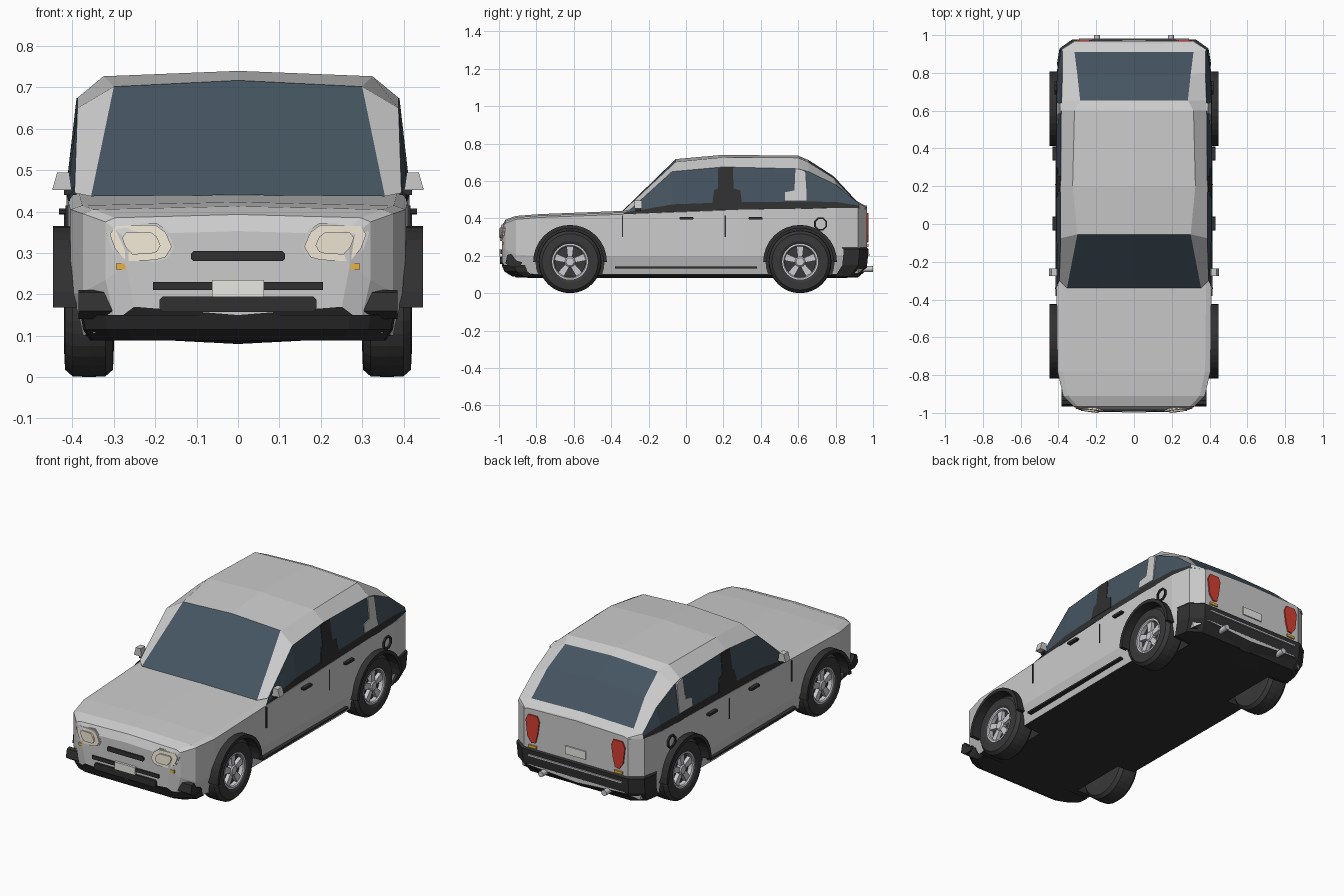
import bpy, bmesh, math
from math import cos, sin, pi

if "Cube" in bpy.data.objects:
    bpy.data.objects.remove(bpy.data.objects["Cube"])


def mat(name, *rgb):
    m = bpy.data.materials.new(name)
    m.diffuse_color = (*rgb, 1)
    m.use_nodes = True
    m.node_tree.nodes["Principled BSDF"].inputs["Base Color"].default_value = m.diffuse_color
    return m


BLACK = mat("black_trim", .03, .03, .03)
RUBBER = mat("rubber", .04, .04, .04)
GLASS = mat("glass", .06, .09, .12)
CREAM = mat("lamp_cream", .85, .78, .65)
AMBER = mat("amber", .8, .45, .06)
RED = mat("tail_red", .65, .05, .03)
SILVER = mat("silver", .6, .6, .64)
PLATE = mat("plate_white", .8, .8, .77)


def make(name, verts, faces, mats=(None,), index=None, mirror=False):
    me = bpy.data.meshes.new(name)
    me.from_pydata(verts, [], faces)
    for m in mats:
        me.materials.append(m)
    if index:
        me.polygons.foreach_set("material_index", index)
    bm = bmesh.new()
    bm.from_mesh(me)
    bmesh.ops.remove_doubles(bm, verts=bm.verts, dist=1e-5)
    bmesh.ops.recalc_face_normals(bm, faces=bm.faces)
    bm.to_mesh(me)
    bm.free()
    ob = bpy.data.objects.new(name, me)
    bpy.context.collection.objects.link(ob)
    if mirror:
        ob.modifiers.new("mirror", 'MIRROR')
    return ob


def loft(rings, closed=True, caps=True):
    n, verts, faces = len(rings[0]), [p for r in rings for p in r], []
    for i in range(len(rings) - 1):
        for j in range(n if closed else n - 1):
            k = (j + 1) % n
            faces.append((i*n + j, i*n + k, (i+1)*n + k, (i+1)*n + j))
    if caps:
        faces += [tuple(range(n)), tuple(range(len(verts) - n, len(verts)))]
    return verts, faces


def front_plate(name, pts, y0, y1, m=None, mirror=True):
    """Outline in x,z extruded along y; y1 may depend on x,z."""
    f = y1 if callable(y1) else lambda x, z: y1
    return make(name, *loft([[(x, y0, z) for x, z in pts], [(x, f(x, z), z) for x, z in pts]]), (m,), mirror=mirror)


def side_plate(name, pts, x0, x1, m=None):
    """Outline in y,z extruded along x, on both sides."""
    f = x1 if callable(x1) else lambda z: x1
    return make(name, *loft([[(x0, y, z) for y, z in pts], [(f(z), y, z) for y, z in pts]]), (m,), mirror=True)


def rect(a0, a1, b0, b1, c=0):
    if not c:
        return [(a0, b0), (a1, b0), (a1, b1), (a0, b1)]
    return [(a0+c, b0), (a1-c, b0), (a1, b0+c), (a1, b1-c), (a1-c, b1), (a0+c, b1), (a0, b1-c), (a0, b0+c)]


def scaled(pts, s):
    cx, cz = (sum(p[i] for p in pts) / len(pts) for i in (0, 1))
    return [(cx + (x-cx)*s, cz + (z-cz)*s) for x, z in pts]


def turned(name, prof, cy, cz, m, n=32, a0=0, a1=2*pi, closed=False):
    """Profile of (radius, x) turned about a crosswise axle."""
    rings = [[(x, cy + r*cos(a), cz + r*sin(a)) for r, x in prof]
             for a in (a0 + (a1-a0)*i/n for i in range(n + 1))]
    return make(name, *loft(rings, closed, a1 - a0 < 6), (m,), mirror=True)


# lower body: y, half width, bottom, shoulder height
stations = [(-.985, .27, .17, .335), (-.965, .32, .135, .375), (-.91, .375, .105, .395),
            (-.78, .405, .10, .405), (-.34, .41, .10, .422), (.3, .415, .10, .447),
            (.8, .41, .10, .455), (.92, .388, .105, .455), (.968, .32, .145, .45)]
rings = []
for y, w, b, t in stations:
    half = [(.93*w, b), (w, b + .1), (w, t), (.93*w, t + .01)]
    sec = [(0, b - .02)] + half + [(0, t + .018)] + [(-x, z) for x, z in reversed(half)]
    rings.append([(x, y, z) for x, z in sec])
verts, faces = loft(rings)
index = [1 if i < 80 and i % 10 in (0, 9) else 0 for i in range(len(faces))]
body = make("lower_body", verts, faces, (None, BLACK), index)

# wheel well cutters
WHEELS, AXLE, N = (-.62, .61), .168, 32
for cy in WHEELS:
    for s in (-1, 1):
        v, f = loft([[(s*x, cy + .182*cos(2*pi*i/N), AXLE + .182*sin(2*pi*i/N)) for i in range(N)] for x in (.27, .5)])
        cut = make("wheel_well_cutter", v, f, (None, BLACK), [1]*len(f))
        cut.hide_render = True
        cut.display_type = 'WIRE'
        b = body.modifiers.new("well", 'BOOLEAN')
        b.operation, b.object, b.solver = 'DIFFERENCE', cut, 'EXACT'
bpy.context.view_layer.update()
done = bpy.data.meshes.new_from_object(body.evaluated_get(bpy.context.evaluated_depsgraph_get()))
body.modifiers.clear()
body.data = done
for o in [o for o in bpy.data.objects if o.name.startswith("wheel_well")]:
    bpy.data.objects.remove(o)

# cabin: belt, sill, window top, roof edge, centre for each row
cabin = [[(.408, -.34, .42), (.405, -.32, .432), (.395, -.30, .445), (.355, -.34, .437), (0, -.34, .44)],
         [(.412, -.07, .435), (.408, -.07, .475), (.388, -.075, .65), (.30, -.055, .702), (0, -.055, .717)],
         [(.414, .2, .445), (.41, .2, .485), (.388, .2, .675), (.325, .2, .727), (0, .2, .74)],
         [(.412, .6, .45), (.408, .6, .49), (.385, .6, .665), (.315, .6, .724), (0, .6, .735)],
         [(.412, .655, .45), (.408, .655, .49), (.383, .655, .65), (.285, .655, .70), (0, .655, .712)],
         [(.408, .8, .455), (.402, .8, .488), (.378, .8, .58), (.30, .79, .615), (0, .79, .625)],
         [(.387, .925, .455), (.385, .925, .468), (.38, .925, .48), (.315, .91, .487), (0, .91, .495)],
         [(.32, .966, .45), (.318, .966, .453), (.315, .966, .456), (.3, .967, .458), (0, .968, .462)]]
rows = [r + [(-x, y, z) for x, y, z in reversed(r[:-1])] for r in cabin]
verts, faces = loft(rows, False, False)
index = []
for i in range(7):
    screen = 1 if i in (0, 4, 5) else 0
    side = [2, 1] if i < 6 else [0, 0]
    half = side + [0, screen]
    index += half + half[::-1]
make("cabin", verts, faces, (None, GLASS, BLACK), index)

# window pillars
on_glass = lambda z: .416 - .115*(z - .45)
side_plate("door_pillar", [(.14, .48), (.30, .48), (.29, .55), (.255, .56), (.25, .674), (.17, .67), (.17, .56), (.15, .55)],
           .37, on_glass, BLACK)
side_plate("rear_pillar", [(.53, .495), (.645, .495), (.64, .652), (.60, .664), (.585, .664), (.58, .55), (.53, .54)], .37, on_glass)

# wheels and arch flares
for cy in WHEELS:
    turned("tyre", [(.0, .31), (.10, .30), (.15, .302), (.166, .32), (.168, .36), (.166, .40), (.15, .418),
                    (.11, .42), (.094, .412), (.09, .385), (0, .385)], cy, AXLE, RUBBER)
    turned("rim", [(.083, .385), (.083, .408), (.088, .414), (.096, .414), (.096, .385)], cy, AXLE, SILVER)
    turned("hub", [(0, .412), (.022, .412), (.03, .405), (.03, .38)], cy, AXLE, SILVER, 10)
    for k in range(5):
        a = pi/2 + k*2*pi/5
        spoke = [(cy + r*cos(a) - t*sin(a), AXLE + r*sin(a) + t*cos(a))
                 for r, t in ((.015, -.012), (.09, -.02), (.09, .02), (.015, .012))]
        side_plate("spoke", spoke, .384, .406, SILVER)
    turned("arch_flare", [(.178, .39), (.197, .39), (.197, .447), (.178, .447)], cy, AXLE, BLACK, 16, 0, pi, True)

# headlamps
lamp = [(.16, .315), (.175, .29), (.2, .283), (.27, .28), (.297, .31), (.31, .345), (.295, .365), (.2, .368), (.175, .35)]
slope = lambda y: lambda x, z: y + max(0, x - .2)*.14 + max(0, z - .34)*.3
front_plate("headlamp_frame", scaled(lamp, 1.1), -.93, slope(-.988))
front_plate("headlamp", lamp, -.93, slope(-.994), CREAM)
front_plate("headlamp_lens", scaled(lamp, .62), -.93, slope(-1.0), CREAM)
front_plate("front_indicator", rect(.26, .295, .26, .275), -.93, -.984, AMBER)

# grille, bumper trim and number plate
front_plate("grille", rect(-.113, .113, .28, .305, .006), -.95, -.993, BLACK, False)
front_plate("bumper_strip", rect(-.205, .205, .21, .23), -.95, -.992, BLACK, False)
front_plate("front_number_plate", rect(-.063, .063, .195, .235), -.95, -.998, PLATE, False)
front_plate("lower_intake", rect(-.19, .19, .157, .195, .008), -.93, -.995, BLACK, False)
side_plate("corner_vent", [(-.955, .205), (-.965, .16), (-.935, .14), (-.89, .14), (-.875, .165), (-.91, .175), (-.935, .21)],
           .30, .385, BLACK)


# wraparound bumpers: half path in x,y drawn at several heights with an inset
def bumper(name, path, levels):
    full = path + [(-x, y) for x, y in reversed(path)]
    make(name, *loft([[(x*s, y*s, z) for x, y in full] for z, s in levels]), (BLACK,))


bumper("front_valance", [(.38, -.86), (.375, -.92), (.32, -.967), (.27, -.985)], [(.088, .94), (.115, .985), (.15, 1.0)])
bumper("rear_bumper", [(.407, .84), (.393, .925), (.326, .973)], [(.09, .95), (.15, .995), (.235, 1.004), (.245, .99)])
front_plate("rear_bumper_strip", rect(-.29, .29, .20, .21), .95, .982, SILVER, False)

# tail lamps, rear plate and exhausts
front_plate("tail_lamp", [(.222, .40), (.235, .43), (.29, .43), (.305, .40), (.295, .31), (.27, .275), (.245, .28), (.232, .33)],
            .94, .976, RED)
front_plate("rear_indicator", rect(.24, .29, .248, .262), .94, .976, AMBER)
front_plate("rear_number_plate", rect(-.063, .063, .27, .315), .94, .975, PLATE, False)
circle = [(.195 + .016*cos(i*pi/6), .13 + .016*sin(i*pi/6)) for i in range(12)]
front_plate("exhaust", circle, .88, 1.0, SILVER)

# door details
for y in (-.035, .335):
    side_plate("door_handle", rect(y, y + .075, .393, .407, .004), .40, .432, BLACK)
for y in (-.343, .207):
    side_plate("door_seam", rect(y, y + .006, .30, .415), .40, .417, BLACK)
side_plate("sill_trim", rect(-.38, .38, .132, .142), .38, .416, BLACK)
turned("fuel_flap", [(.028, .40), (.038, .40), (.038, .42), (.028, .42)], .72, .37, BLACK, 8, pi/8, 2*pi + pi/8, True)

# wing mirrors
front_plate("wing_mirror", [(.402, .452), (.449, .452), (.437, .495), (.408, .495)], -.235, -.275)
side_plate("mirror_stalk", rect(-.27, -.24, .44, .46), .39, .42, BLACK)
